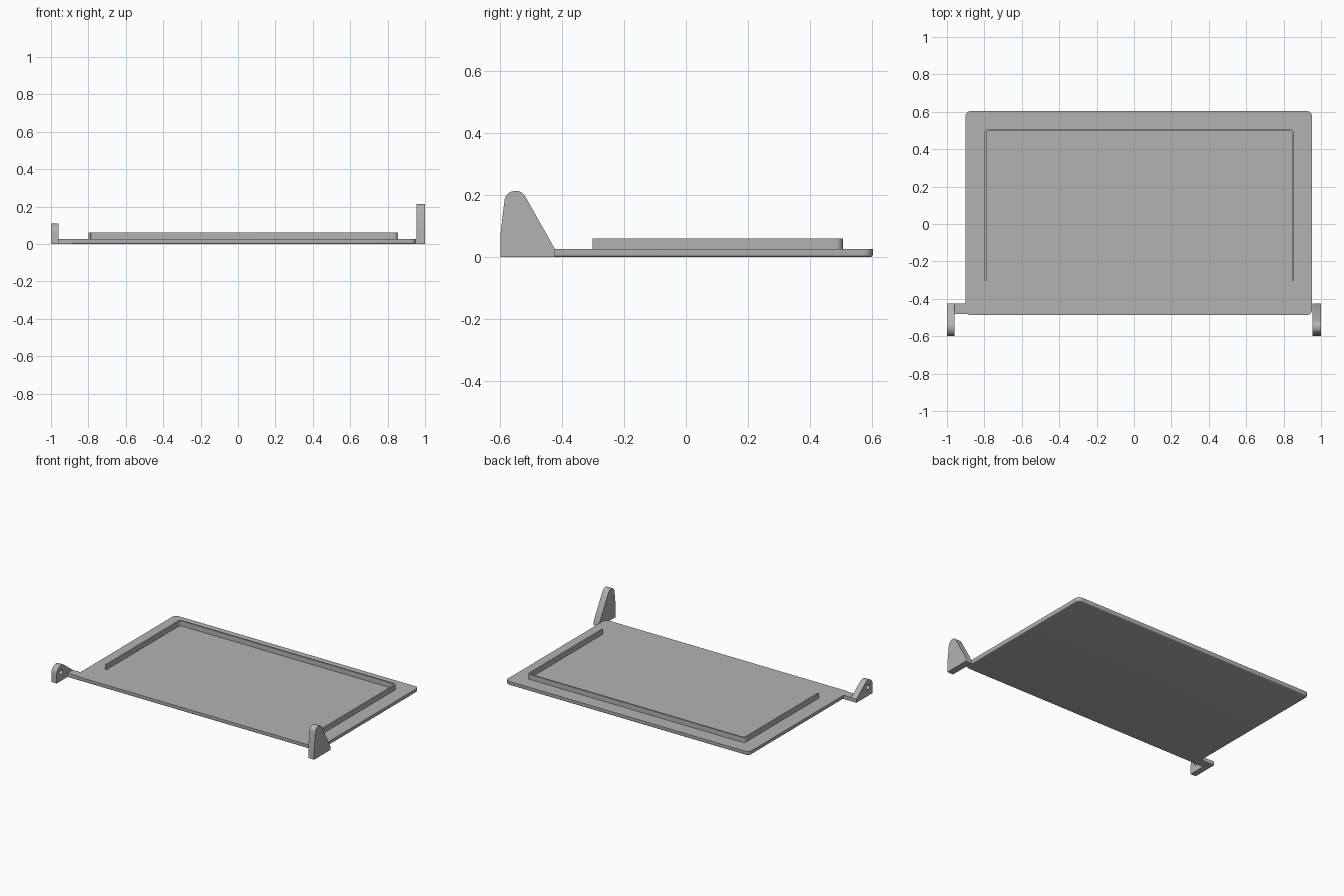
import bpy, bmesh
from math import pi, sin, cos, atan2, acos, hypot, radians
from mathutils import Matrix, Vector

if "Cube" in bpy.data.objects:
    bpy.data.objects.remove(bpy.data.objects["Cube"])

grey = bpy.data.materials.new("plain grey")
grey.use_nodes = True
grey.diffuse_color = (0.45, 0.45, 0.45, 1)
grey.node_tree.nodes["Principled BSDF"].inputs["Base Color"].default_value = grey.diffuse_color

# Maps profile (y, z) plus extrusion to world axes (extrudes along x)
SIDEWAYS = Matrix(((0, 0, 1, 0), (1, 0, 0, 0), (0, 1, 0, 0), (0, 0, 0, 1)))


def arc(cx, cy, r, a0, a1, n=10):
    angles = [a0 + (a1 - a0) * i / n for i in range(n + 1)]
    return [(cx + r * cos(a), cy + r * sin(a)) for a in angles]


def circle(cx, cy, r, n=32):
    return arc(cx, cy, r, 0, 2 * pi, n)[:-1]


def rounded_rect(x0, x1, y0, y1, r):
    return (arc(x1 - r, y1 - r, r, 0, pi / 2) + arc(x0 + r, y1 - r, r, pi / 2, pi)
            + arc(x0 + r, y0 + r, r, pi, 1.5 * pi) + arc(x1 - r, y0 + r, r, 1.5 * pi, 2 * pi))


def extrude(name, profile, low, high, matrix=Matrix(), fillet=0):
    """Solid prism from a flat profile, optionally rounding its lower rim."""
    bm = bmesh.new()
    base = bm.faces.new([bm.verts.new((x, y, low)) for x, y in profile])
    top = bmesh.ops.extrude_face_region(bm, geom=[base])["geom"]
    bmesh.ops.translate(bm, vec=(0, 0, high - low),
                        verts=[v for v in top if isinstance(v, bmesh.types.BMVert)])
    if fillet:
        rim = [e for e in bm.edges if all(abs(v.co.z - low) < 1e-5 for v in e.verts)]
        bmesh.ops.bevel(bm, geom=rim, offset=fillet, segments=4, profile=0.5, affect='EDGES')
    bm.transform(matrix)
    bmesh.ops.recalc_face_normals(bm, faces=bm.faces)
    mesh = bpy.data.meshes.new(name)
    bm.to_mesh(mesh)
    bm.free()
    mesh.materials.append(grey)
    obj = bpy.data.objects.new(name, mesh)
    bpy.context.collection.objects.link(obj)
    return obj


def activate(obj):
    bpy.ops.object.select_all(action='DESELECT')
    obj.select_set(True)
    bpy.context.view_layer.objects.active = obj


def cut(obj, profile, low, high):
    cutter = extrude("cutter", profile, low, high, SIDEWAYS)
    cutter.hide_render = True
    mod = obj.modifiers.new("cut", 'BOOLEAN')
    mod.operation, mod.solver, mod.object = 'DIFFERENCE', 'EXACT', cutter
    activate(obj)
    bpy.ops.object.modifier_apply(modifier=mod.name)
    bpy.data.objects.remove(cutter)


def tangent_angle(cx, cy, r, point, side):
    """Angle on a circle where the line from a point touches it."""
    dx, dy = point[0] - cx, point[1] - cy
    return atan2(dy, dx) + side * acos(r / hypot(dx, dy))


def bracket_profile(cy, cz, r, front_z, back):
    """Upright ear: round top, straight front, sloping back."""
    start = tangent_angle(cy, cz, r, back, 1)
    end = tangent_angle(cy, cz, r, (FRONT, front_z), -1) % (2 * pi) if front_z else pi
    shoulder = [(FRONT, front_z)] if front_z else []
    return [(FRONT, 0), (back[0], 0), back] + arc(cy, cz, r, start, end, 16) + shoulder


FRONT, PIVOT_Y, PIVOT_Z = -0.6, -0.551, 0.06
BACK = (-0.424, 0.026)

# Base plate
plate = extrude("base_plate", rounded_rect(-0.902, 0.953, -0.487, 0.604, 0.03),
                0, 0.026, fillet=0.008)

# Three-sided raised rim, open at the front
outer = arc(0.833, 0.485, 0.022, 0, pi / 2) + arc(-0.778, 0.485, 0.022, pi / 2, pi)
inner = arc(-0.778, 0.485, 0.011, pi, pi / 2) + arc(0.833, 0.485, 0.011, pi / 2, 0)
rim = extrude("raised_rim", [(0.855, -0.302)] + outer
              + [(-0.8, -0.302), (-0.789, -0.302)] + inner + [(0.844, -0.302)], 0.02, 0.06)

# Short bracket on the right with its linking tab
short = extrude("short_bracket", bracket_profile(PIVOT_Y, PIVOT_Z, 0.049, 0, BACK),
                -1, -0.96, SIDEWAYS)
cut(short, circle(PIVOT_Y, PIVOT_Z, 0.017), -1.1, -0.9)
tab = extrude("bracket_tab", [(-0.965, -0.482), (-0.88, -0.482), (-0.88, -0.424),
                              (-0.965, -0.424)], 0, 0.026)

# Tall bracket on the left with tapered recess, pivot boss and holes
tall = extrude("tall_bracket", bracket_profile(PIVOT_Y, 0.178, 0.036, 0.07, BACK),
               0.955, 1, SIDEWAYS)
recess = arc(PIVOT_Y, 0.183, 0.022, 0, pi, 16) + arc(PIVOT_Y, PIVOT_Z, 0.034, pi, 2 * pi, 16)
cut(tall, recess, 0.98, 1.1)
for z, r in ((PIVOT_Z, 0.017), (0.127, 0.008), (0.16, 0.008)):
    cut(tall, circle(PIVOT_Y, z, r), 0.9, 1.1)
boss = extrude("pivot_boss", circle(PIVOT_Y, PIVOT_Z, 0.027), 0.975, 0.99, SIDEWAYS)
cut(boss, circle(PIVOT_Y, PIVOT_Z, 0.017), 0.9, 1.1)

for part in (plate, rim, short, tab, tall, boss):
    activate(part)
    bpy.ops.object.shade_smooth_by_angle(angle=radians(30))
